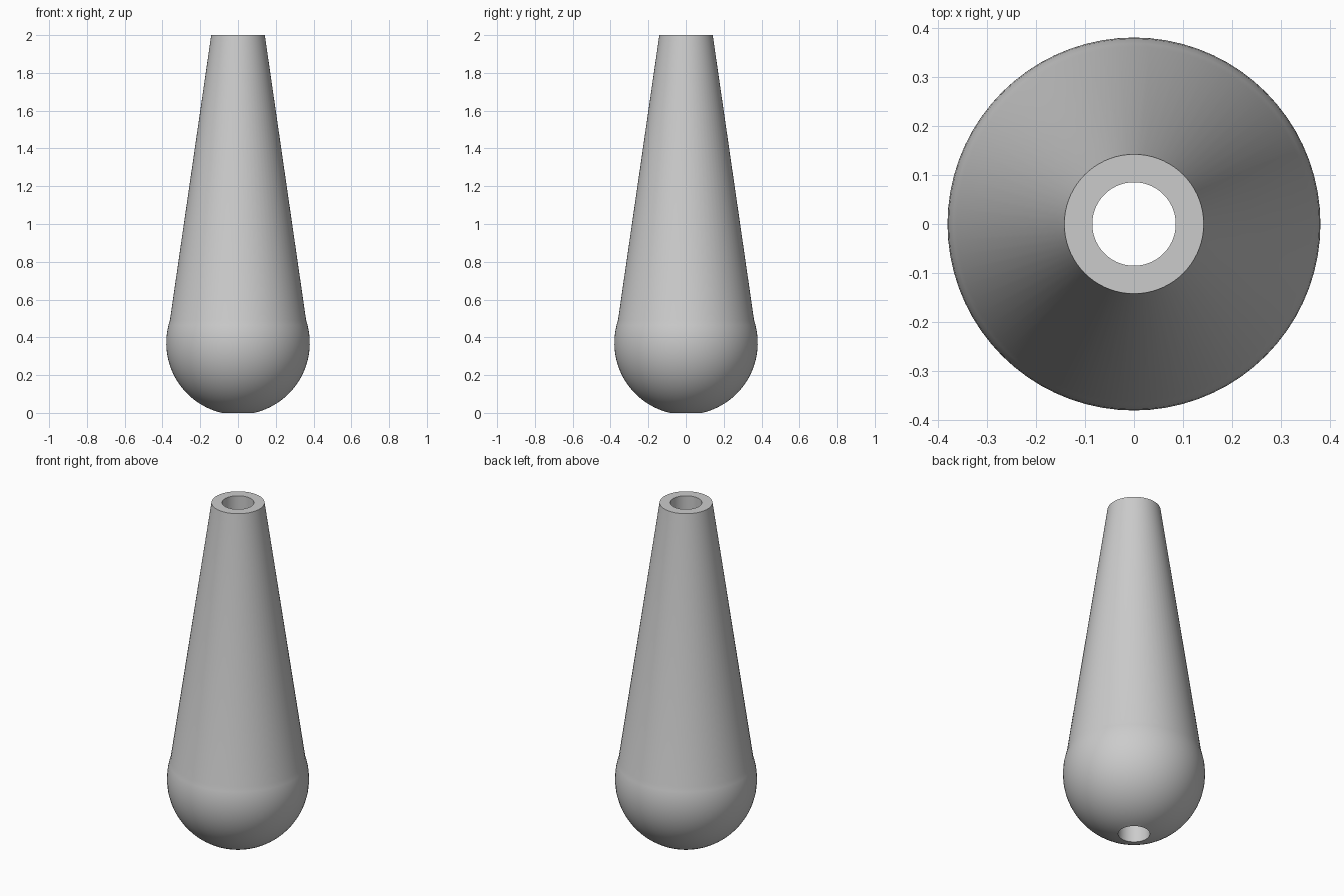
import bpy, bmesh, math

if "Cube" in bpy.data.objects:
    bpy.data.objects.remove(bpy.data.objects["Cube"])

SEGMENTS = 72
BALL_R, BORE_R = 0.38, 0.085
BALL_Z = math.sqrt(BALL_R ** 2 - BORE_R ** 2)   # ball is cut flat by the bore at z = 0
JOIN_Z, TOP_R, TOP_Z = 0.49, 0.142, 2.0

# Half profile: ball arc from bore edge to cone joint, cone, rim, straight bore
start = math.asin(-BALL_Z / BALL_R)
end = math.asin((JOIN_Z - BALL_Z) / BALL_R)
STEPS = 24
profile = []
for i in range(STEPS + 1):
    a = start + (end - start) * i / STEPS
    profile.append((BALL_R * math.cos(a), BALL_Z + BALL_R * math.sin(a)))
profile += [(TOP_R, TOP_Z), (BORE_R, TOP_Z)]

# Lathe the closed profile around z
bm = bmesh.new()
rings = []
for r, z in profile:
    rings.append([bm.verts.new((r * math.cos(2 * math.pi * k / SEGMENTS),
                                r * math.sin(2 * math.pi * k / SEGMENTS), z))
                  for k in range(SEGMENTS)])
for i, ring in enumerate(rings):
    above = rings[(i + 1) % len(rings)]
    for k in range(SEGMENTS):
        n = (k + 1) % SEGMENTS
        bm.faces.new((ring[k], ring[n], above[n], above[k]))
bmesh.ops.recalc_face_normals(bm, faces=bm.faces)

mesh = bpy.data.meshes.new("bored_pull_handle")
bm.to_mesh(mesh)
bm.free()
handle = bpy.data.objects.new("bored_pull_handle", mesh)
bpy.context.collection.objects.link(handle)

# Single plain colour
grey = bpy.data.materials.new("light grey")
grey.diffuse_color = (0.6, 0.6, 0.6, 1)
grey.use_nodes = True
grey.node_tree.nodes["Principled BSDF"].inputs["Base Color"].default_value = grey.diffuse_color
mesh.materials.append(grey)

# Smooth walls, crisp rim and bore edges
bpy.context.view_layer.objects.active = handle
handle.select_set(True)
bpy.ops.object.shade_smooth_by_angle(angle=math.radians(30))
